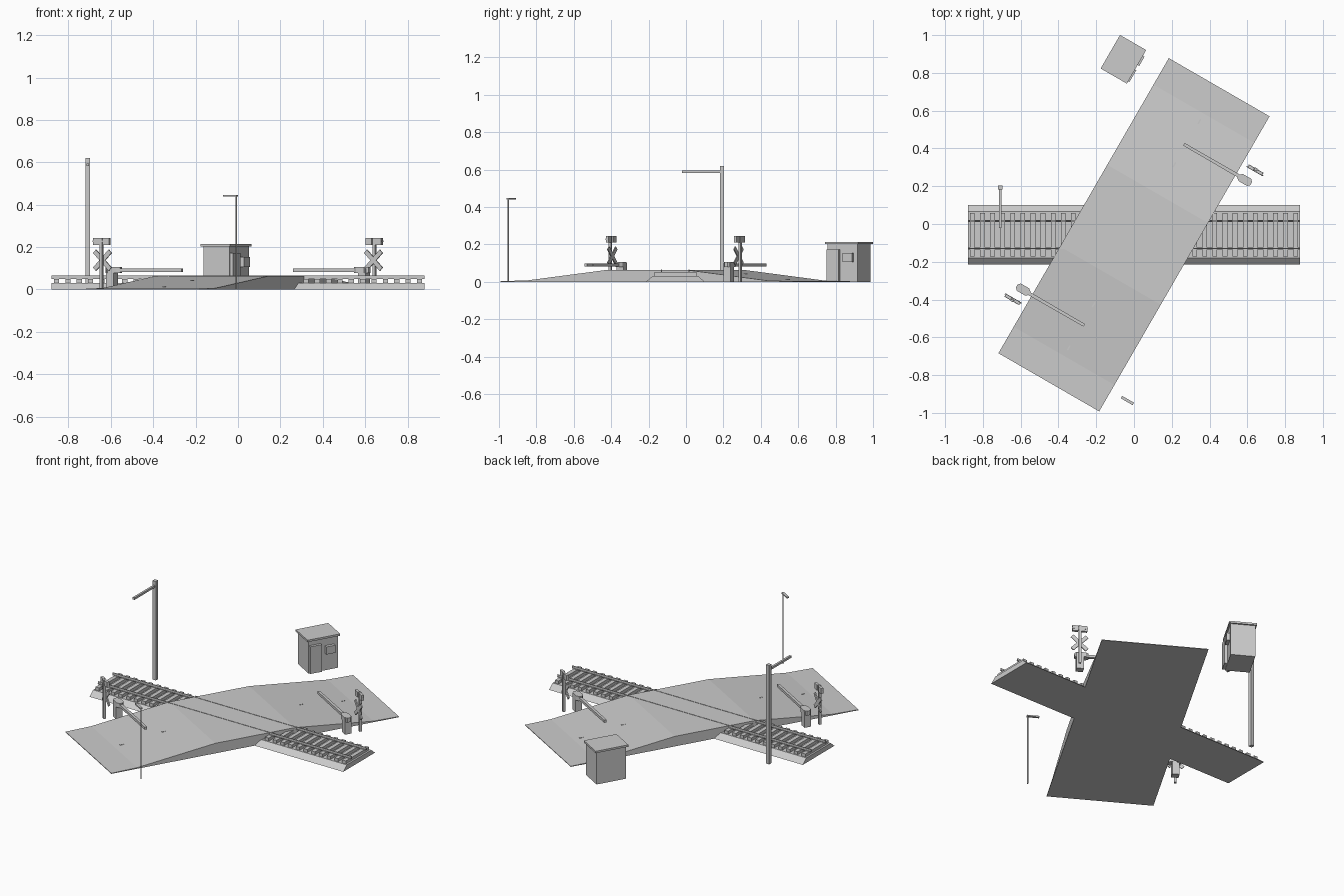
import bpy
from math import pi, radians
from mathutils import Matrix, Vector

cube = bpy.data.objects.get("Cube")
if cube:
    bpy.data.objects.remove(cube, do_unlink=True)

GREY = (0.6, 0.6, 0.6, 1)
mat = bpy.data.materials.new("plain grey")
mat.use_nodes = True
mat.diffuse_color = GREY
mat.node_tree.nodes["Principled BSDF"].inputs["Base Color"].default_value = GREY

CENTRE_Y = -0.057
# Skewed road frame: local x runs across the road, local y along it
TRACK = Matrix.Translation((0, CENTRE_Y, 0))
ROAD = TRACK @ Matrix.Rotation(radians(-30), 4, 'Z')
FAR_SIDE = ROAD
NEAR_SIDE = ROAD @ Matrix.Rotation(pi, 4, 'Z')


def finish(ob, name, frame):
    ob.name = name
    ob.data.materials.clear()
    ob.data.materials.append(mat)
    ob.matrix_world = frame @ ob.matrix_world
    return ob


def box(name, frame, centre, size, tilt=0):
    """Box centred in the given frame, optionally tilted about local y."""
    bpy.ops.mesh.primitive_cube_add(size=1)
    ob = bpy.context.object
    ob.matrix_world = (Matrix.Translation(centre) @ Matrix.Rotation(tilt, 4, 'Y')
                       @ Matrix.Diagonal((*size, 1)))
    return finish(ob, name, frame)


def extrude(name, frame, profile, direction, offset):
    """Prism from a closed profile, swept by direction * 2 * offset."""
    sweep = Vector(direction) * offset
    pts = [Vector(p) for p in profile]
    n = len(pts)
    verts = [p - sweep for p in pts] + [p + sweep for p in pts]
    faces = [tuple(range(n))[::-1], tuple(range(n, 2 * n))]
    faces += [(i, (i + 1) % n, n + (i + 1) % n, n + i) for i in range(n)]
    mesh = bpy.data.meshes.new(name)
    mesh.from_pydata(verts, [], faces)
    ob = bpy.data.objects.new(name, mesh)
    bpy.context.collection.objects.link(ob)
    bpy.context.view_layer.objects.active = ob
    ob.select_set(True)
    bpy.ops.object.mode_set(mode='EDIT')
    bpy.ops.mesh.select_all(action='SELECT')
    bpy.ops.mesh.normals_make_consistent(inside=False)
    bpy.ops.object.mode_set(mode='OBJECT')
    ob.select_set(False)
    return finish(ob, name, frame)


# Road ramping up over the tracks
half = [(0.25, 0.063), (0.74, 0.007), (0.902, 0.004)]
top = [(-y, z) for y, z in reversed(half)] + half
profile = [(0, y, z) for y, z in top] + [(0, 0.902, 0), (0, -0.902, 0)]
extrude("road", ROAD, profile, (1, 0, 0), 0.308)

# Small centre line dashes, just proud of the ramps
slope = (0.063 - 0.007) / (0.74 - 0.25)
for side in (FAR_SIDE, NEAR_SIDE):
    for y in (0.427, 0.69):
        z = 0.063 - slope * (y - 0.25)
        box("centre_dash", side, (0, y, z), (0.008, 0.03, 0.003))

# Ballast bed, sleepers and rails
bed = [(0, -0.157, 0), (0, 0.157, 0), (0, 0.122, 0.03), (0, -0.122, 0.03)]
extrude("ballast_bed", TRACK, bed, (1, 0, 0), 0.88)
for i in range(-16, 17):
    x = i * 0.0535
    if abs(x) > 0.22:
        box("sleeper", TRACK, (x, 0, 0.038), (0.025, 0.23, 0.022))
for y in (-0.073, 0.073):
    box("rail_foot", TRACK, (0, y, 0.051), (1.76, 0.009, 0.004))
    box("rail", TRACK, (0, y, 0.058), (1.76, 0.005, 0.014))

# Barriers and crossing signs, one pair per road side
for side in (FAR_SIDE, NEAR_SIDE):
    box("barrier_post", side, (0.372, 0.545, 0.05), (0.042, 0.042, 0.1))
    hub = [(0.322, 0.535, 0.092), (0.34, 0.523, 0.092), (0.385, 0.523, 0.092),
           (0.402, 0.535, 0.092), (0.402, 0.555, 0.092), (0.385, 0.567, 0.092),
           (0.34, 0.567, 0.092), (0.322, 0.555, 0.092)]
    extrude("barrier_hub", side, hub, (0, 0, 1), 0.014)
    for i in range(5):
        box("barrier_arm", side, (0.29 - i * 0.067, 0.547, 0.091),
            (0.067, 0.018 - i * 0.0005, 0.016))

    box("sign_post", side, (0.385, 0.623, 0.122), (0.014, 0.014, 0.244))
    for tilt in (-45, 45):
        box("cross_board", side, (0.385, 0.612, 0.138), (0.12, 0.007, 0.022),
            radians(tilt))
    box("lamp_bar", side, (0.385, 0.623, 0.227), (0.09, 0.008, 0.008))
    for x in (-0.026, 0.026):
        box("signal_lamp", side, (0.385 + x, 0.618, 0.227), (0.034, 0.016, 0.034))

# Tall catenary mast with its arm over the track
MAST = Matrix.Translation((-0.709, 0.193, 0))
box("mast", MAST, (0, 0, 0.31), (0.023, 0.023, 0.62))
box("mast_arm", MAST, (0, -0.112, 0.588), (0.013, 0.205, 0.013))

# Street lamp beside the road
LAMP = Matrix.Translation((-0.008, -0.95, 0)) @ Matrix.Rotation(radians(-30), 4, 'Z')
bpy.ops.mesh.primitive_cylinder_add(vertices=8, radius=0.004, depth=0.44,
                                    location=(0, 0, 0.22))
pole = bpy.context.object
pole.matrix_world = Matrix.Translation((0, 0, 0.22))
finish(pole, "street_lamp_pole", LAMP)
box("street_lamp_head", LAMP, (-0.031, 0, 0.443), (0.072, 0.015, 0.008))

# Keeper's hut with door and window facing the road
HUT = Matrix.Translation((-0.056, 0.872, 0)) @ Matrix.Rotation(radians(-30), 4, 'Z')
box("hut_body", HUT, (0, 0, 0.101), (0.142, 0.185, 0.202))
box("hut_roof", HUT, (0, 0, 0.208), (0.16, 0.205, 0.012))
box("hut_door", HUT, (0.076, -0.052, 0.088), (0.024, 0.072, 0.17))
box("hut_window", HUT, (0.076, 0.04, 0.13), (0.028, 0.058, 0.048))
